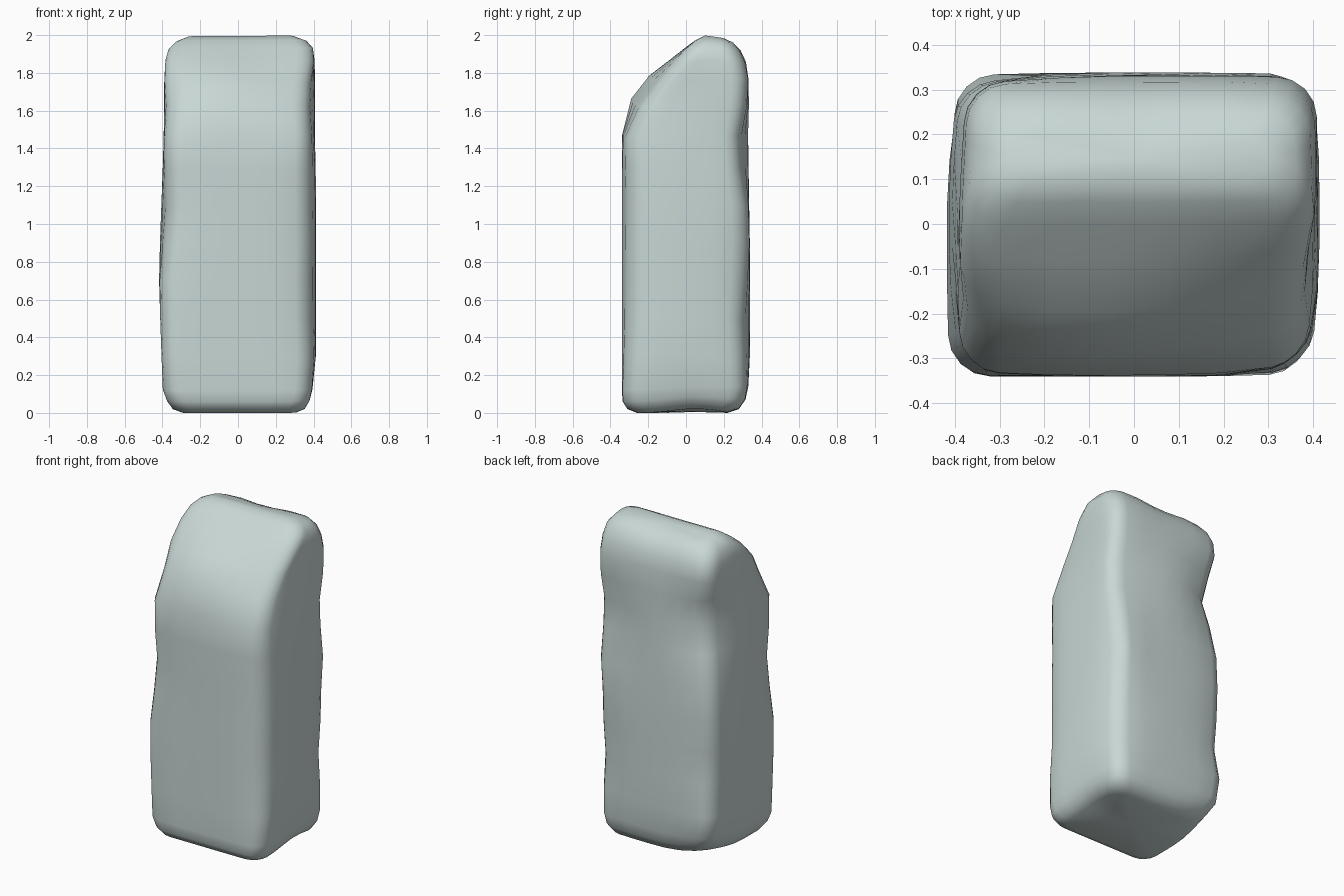
import bpy, bmesh, math
from mathutils import Vector

mat = bpy.data.materials.new("pale grey green")
mat.diffuse_color = (0.58, 0.68, 0.665, 1)

# Cross-sections: front y, front z, back y, back z, left x, right x, corner radius
LEVELS = [
    (-0.26, 0.00, 0.22, 0.00, -0.29, 0.31, 0.08),
    (-0.31, 0.02, 0.28, 0.02, -0.345, 0.355, 0.09),
    (-0.335, 0.06, 0.315, 0.07, -0.375, 0.38, 0.09),
    (-0.34, 0.12, 0.33, 0.14, -0.398, 0.395, 0.09),
    (-0.34, 0.30, 0.338, 0.30, -0.405, 0.412, 0.09),
    (-0.34, 0.50, 0.338, 0.50, -0.412, 0.412, 0.09),
    (-0.34, 0.70, 0.338, 0.70, -0.418, 0.412, 0.09),
    (-0.34, 0.90, 0.338, 0.90, -0.414, 0.414, 0.09),
    (-0.34, 1.10, 0.335, 1.10, -0.407, 0.414, 0.09),
    (-0.34, 1.29, 0.335, 1.30, -0.40, 0.412, 0.09),
    (-0.337, 1.47, 0.335, 1.47, -0.396, 0.41, 0.09),
    (-0.275, 1.645, 0.335, 1.63, -0.395, 0.41, 0.09),
    (-0.185, 1.77, 0.332, 1.77, -0.392, 0.41, 0.09),
    (-0.08, 1.87, 0.322, 1.865, -0.385, 0.41, 0.09),
    (0.00, 1.937, 0.295, 1.93, -0.37, 0.40, 0.085),
    (0.05, 1.975, 0.255, 1.97, -0.335, 0.365, 0.07),
    (0.10, 2.00, 0.20, 1.99, -0.28, 0.30, 0.045),
]

# Soft dents and bumps: centre, shift, reach across, reach in height
DENTS = [
    ((-0.38, 0.32, 1.48), (0.065, -0.075, 0), 0.20, 0.22),  # back left, upper
    ((-0.38, 0.32, 0.95), (0.015, -0.02, 0), 0.16, 0.30),   # back left, middle
    ((-0.39, 0.32, 0.55), (0.03, -0.03, 0), 0.15, 0.18),    # back left, lower
    ((0.38, 0.32, 1.40), (-0.005, -0.05, 0), 0.22, 0.20),   # back right, upper
    ((0.39, 0.32, 0.45), (-0.03, -0.03, 0), 0.15, 0.28),    # back right, lower
    ((0.39, 0.32, 0.90), (-0.03, 0.00, 0), 0.10, 0.22),     # back right, middle
    ((0.39, 0.32, 1.93), (-0.01, -0.015, -0.012), 0.16, 0.12),
    ((-0.39, -0.32, 1.06), (0.03, 0.02, 0), 0.15, 0.25),    # front left
    ((0.39, -0.32, 1.15), (-0.025, 0.025, 0), 0.13, 0.45),  # front right
    ((0.39, -0.32, 0.50), (-0.02, 0.02, 0), 0.11, 0.35),
    ((0.40, -0.20, 1.72), (-0.03, 0.035, -0.025), 0.22, 0.22),
    ((-0.39, -0.27, 1.68), (0.02, 0.035, -0.015), 0.15, 0.17),
    ((-0.14, -0.25, 1.69), (0, -0.02, 0.025), 0.22, 0.14),  # slope bump
    ((0.00, 0.30, 1.95), (0, -0.01, -0.025), 0.18, 0.12),   # top back edge
    ((-0.36, 0.27, 1.93), (0.01, -0.01, -0.03), 0.16, 0.14),
    ((-0.36, 0.27, 0.03), (0.02, -0.02, 0.04), 0.18, 0.14), # bottom corner
    ((0.40, 0.05, 0.00), (0, 0, 0.03), 0.16, 0.10),         # bottom right edge
]


def ring(yf, zf, yb, zb, xl, xr, r):
    """Rounded rectangle, tilted so front and back may differ in height."""
    pts = []
    corners = [(xr - r, yb - r, 0), (xl + r, yb - r, 90),
               (xl + r, yf + r, 180), (xr - r, yf + r, 270)]
    for i, (cx, cy, a0) in enumerate(corners):
        arc = []
        for k in range(5):
            a = math.radians(a0 + 22.5 * k)
            arc.append(Vector((cx + r * math.cos(a), cy + r * math.sin(a), 0)))
        pts += arc
        nx, ny, na = corners[(i + 1) % 4]
        a = math.radians(na)
        end = Vector((nx + r * math.cos(a), ny + r * math.sin(a), 0))
        pts += [arc[-1].lerp(end, t) for t in (0.2, 0.4, 0.6, 0.8)]
    for p in pts:
        p.z = zf + (zb - zf) * (p.y - yf) / (yb - yf)
        move = Vector()
        for c, d, rad, high in DENTS:
            q = ((p.x - c[0]) ** 2 + (p.y - c[1]) ** 2) / rad ** 2
            q += (p.z - c[2]) ** 2 / high ** 2
            move += Vector(d) * math.exp(-q)
        p += move
        p.z = min(max(p.z, 0), 2)
    return pts


# Worn upright block, lofted through the cross-sections
bm = bmesh.new()
rings = [[bm.verts.new(p) for p in ring(*lv)] for lv in LEVELS]
n = len(rings[0])
for a, b in zip(rings, rings[1:]):
    for i in range(n):
        j = (i + 1) % n
        bm.faces.new((a[i], a[j], b[j], b[i]))

# Top and bottom caps
for loop in (rings[0][::-1], rings[-1]):
    mid = bm.verts.new(sum((v.co for v in loop), Vector()) / n)
    for i in range(n):
        bm.faces.new((loop[i], loop[(i + 1) % n], mid))
bmesh.ops.recalc_face_normals(bm, faces=bm.faces[:])
for f in bm.faces:
    f.smooth = True
me = bpy.data.meshes.new("upright_block")
bm.to_mesh(me)
bm.free()
me.materials.append(mat)
bpy.context.collection.objects.link(bpy.data.objects.new("upright_block", me))
